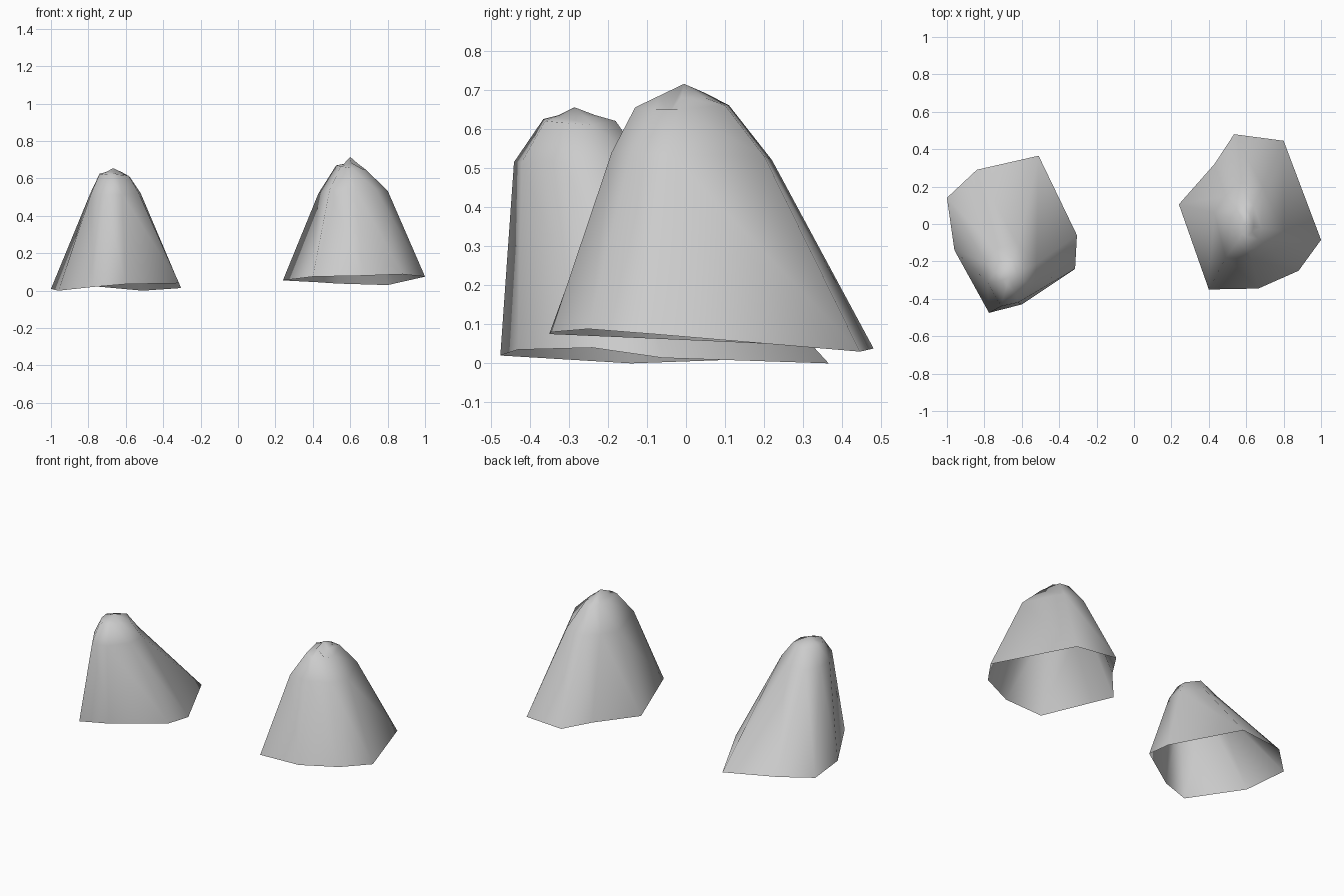
import bpy, bmesh

if "Cube" in bpy.data.objects:
    bpy.data.objects.remove(bpy.data.objects["Cube"])


def shell(name, rings, peak):
    """Loft eight-sided rings upward to a peak, leaving the bottom open."""
    bm = bmesh.new()
    loops = [[bm.verts.new(p) for p in ring] for ring in rings]
    top = bm.verts.new(peak)
    for low, high in zip(loops, loops[1:]):
        n = len(low)
        for i in range(n):
            j = (i + 1) % n
            bm.faces.new((low[i], low[j], high[j], high[i]))
    last = loops[-1]
    for i in range(len(last)):
        bm.faces.new((last[i], last[(i + 1) % len(last)], top))
    bmesh.ops.recalc_face_normals(bm, faces=bm.faces)
    if sum(f.normal.z * f.calc_area() for f in bm.faces) < 0:
        bmesh.ops.reverse_faces(bm, faces=bm.faces)
    for f in bm.faces:
        f.smooth = True
    me = bpy.data.meshes.new(name)
    bm.to_mesh(me)
    bm.free()
    ob = bpy.data.objects.new(name, me)
    bpy.context.collection.objects.link(ob)


def crown(ring, peak, scale, heights):
    """Small bumpy ring around the peak."""
    return [(peak[0] + (p[0] - peak[0]) * scale,
             peak[1] + (p[1] - peak[1]) * scale, h)
            for p, h in zip(ring, heights)]


# left shell: hem, shoulder, neck, crown
hem = [(-1, .14, .01), (-.84, .29, .03), (-.51, .365, 0), (-.305, -.06, .014),
       (-.315, -.24, .04), (-.6, -.43, .035), (-.775, -.475, .02), (-.96, -.14, 0)]
shoulder = [(-.79, -.21, .52), (-.74, -.13, .52), (-.62, -.11, .52), (-.52, -.21, .52),
            (-.53, -.32, .52), (-.62, -.42, .515), (-.71, -.44, .515), (-.785, -.31, .52)]
neck = [(-.74, -.26, .625), (-.71, -.20, .615), (-.65, -.18, .62), (-.58, -.24, .61),
        (-.585, -.31, .615), (-.64, -.36, .62), (-.69, -.365, .625), (-.735, -.31, .62)]
peak = (-.668, -.285, .655)
shell("left_shell", [hem, shoulder, neck,
      crown(neck, peak, .5, [.635, .63, .635, .635, .625, .627, .635, .63])], peak)

# right shell: hem, shoulder, neck, crown
hem = [(.24, .105, .055), (.43, .32, .045), (.535, .48, .038), (.8, .445, .03),
       (1, -.085, .075), (.88, -.25, .088), (.665, -.345, .08), (.4, -.35, .075)]
shoulder = [(.43, .06, .52), (.49, .15, .52), (.56, .22, .52), (.69, .2, .53),
            (.8, -.04, .535), (.74, -.14, .54), (.63, -.19, .54), (.49, -.18, .54)]
neck = [(.525, .03, .67), (.55, .08, .665), (.58, .11, .66), (.64, .1, .66),
        (.68, -.02, .65), (.665, -.08, .65), (.61, -.13, .655), (.55, -.1, .665)]
peak = (.6, -.005, .715)
shell("right_shell", [hem, shoulder, neck,
      crown(neck, peak, .5, [.675, .68, .69, .68, .68, .64, .685, .67])], peak)
